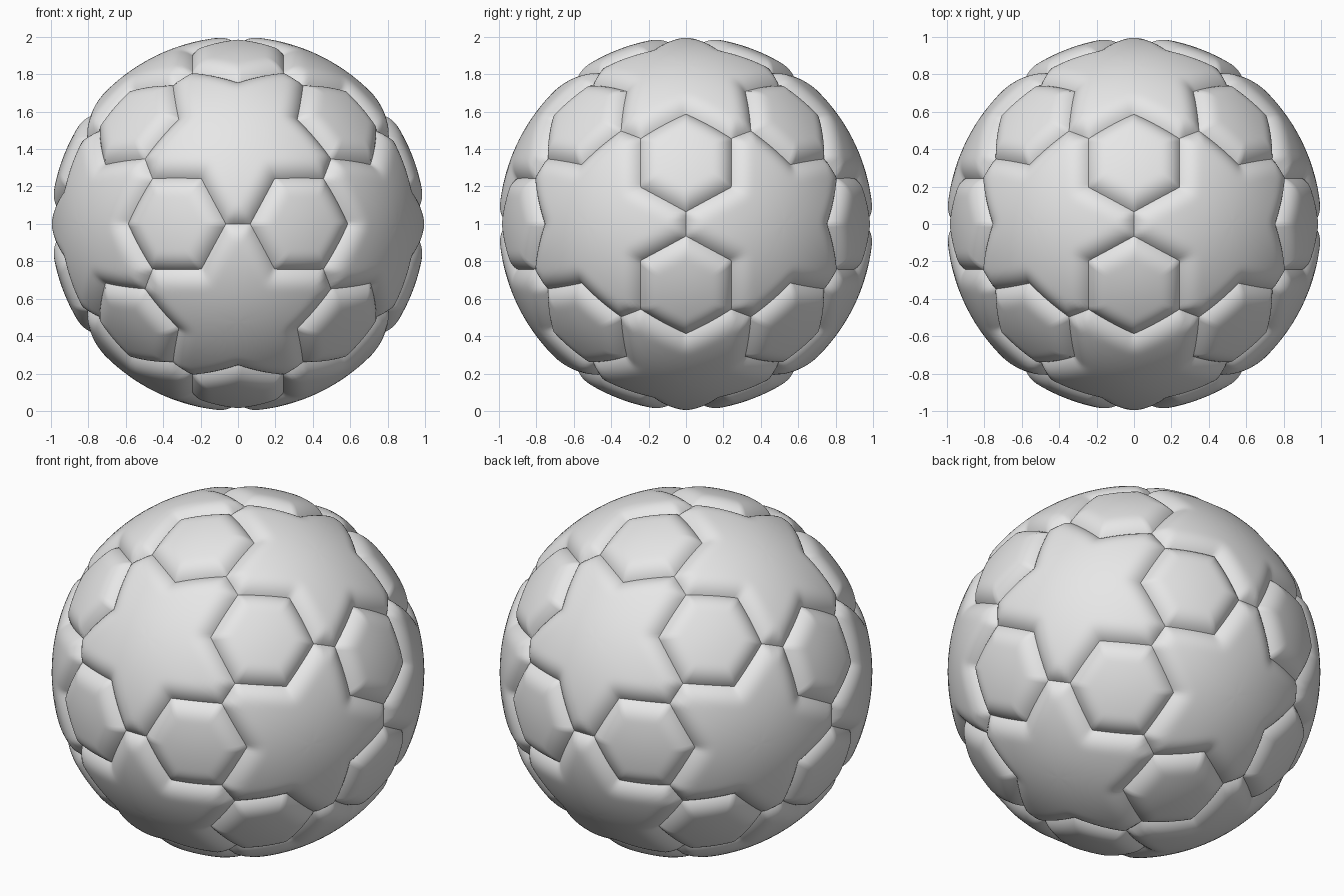
import bpy, bmesh
from math import sin, cos, pi, radians, acos, sqrt
from mathutils import Vector, Matrix
from itertools import combinations

if "Cube" in bpy.data.objects:
    bpy.data.objects.remove(bpy.data.objects["Cube"])

SEAM_DEPTH, PAD_WIDTH = 0.045, 0.12
RINGS = 20
HEX_RADIUS = radians(17.0)

leather = bpy.data.materials.new("light grey leather")
leather.use_nodes = True
leather.diffuse_color = (0.8, 0.8, 0.8, 1)
leather.node_tree.nodes["Principled BSDF"].inputs["Base Color"].default_value = (0.8, 0.8, 0.8, 1)


def polar(tilt, azimuth):
    return Vector((sin(tilt) * cos(azimuth), sin(tilt) * sin(azimuth), cos(tilt)))


def segment_distance(p, a, b):
    ab = b - a
    t = max(0, min(1, (p - a).dot(ab) / ab.length_squared))
    return (p - a - ab * t).length


def panel_mesh(name, corners):
    """Padded spherical panel around +z that sinks to the seam at its outline."""
    outline = []
    for a, b in zip(corners, corners[1:] + corners[:1]):
        steps = max(4, round((b - a).length / 0.022))
        outline += [a.lerp(b, i / steps).normalized() for i in range(steps)]
    count = len(outline)
    borders = list(zip(outline, outline[1:] + outline[:1]))
    centre = Vector((0, 0, 1))

    def padded(p):
        d = min(segment_distance(p, a, b) for a, b in borders)
        t = min(1, d / PAD_WIDTH)
        return p * (1 - SEAM_DEPTH * (1 - t) ** 2.5)

    bm = bmesh.new()
    rings = []
    for r in range(RINGS):
        inward = (r / RINGS) ** 1.6
        rings.append([bm.verts.new(padded(p.lerp(centre, inward).normalized())) for p in outline])
    tip = bm.verts.new(centre)
    for i in range(count):
        j = (i + 1) % count
        for outer, inner in zip(rings, rings[1:]):
            bm.faces.new((outer[i], outer[j], inner[j], inner[i]))
        bm.faces.new((rings[-1][i], rings[-1][j], tip))
    for f in bm.faces:
        f.smooth = True
    mesh = bpy.data.meshes.new(name)
    bm.to_mesh(mesh)
    bm.free()
    mesh.materials.append(leather)
    return mesh


def place(name, mesh, centre, toward):
    """Turn a panel so +z meets its centre and +x points at a neighbour."""
    z = centre.normalized()
    x = (toward - z * toward.dot(z)).normalized()
    turn = Matrix((x, z.cross(x), z)).transposed().to_4x4()
    ob = bpy.data.objects.new(name, mesh)
    ob.matrix_world = Matrix.Translation((0, 0, 1)) @ turn
    bpy.context.collection.objects.link(ob)


# Icosahedral layout: stars on the corners, hexagons on the faces
phi = (1 + sqrt(5)) / 2
stars = []
for s in (-1, 1):
    for t in (-1, 1):
        for v in ((0, s * phi, t), (s * phi, t, 0), (t, 0, s * phi)):
            stars.append(Vector(v).normalized())


def adjacent(a, b):
    return 0.3 < a.dot(b) < 0.6


faces = [f for f in combinations(stars, 3) if all(adjacent(a, b) for a, b in combinations(f, 2))]
a, b, c = faces[0]
middle, edge = (a + b + c).normalized(), (a + b).normalized()
star_to_edge = acos(a.dot(edge))
notch = acos(a.dot(middle)) - HEX_RADIUS
half_tip = acos(middle.dot(edge)) - HEX_RADIUS

# Hexagon panels
hexagon = panel_mesh("hexagon_panel", [polar(HEX_RADIUS, k * pi / 3) for k in range(6)])
for i, (a, b, c) in enumerate(faces):
    place(f"hexagon_panel_{i + 1}", hexagon, a + b + c, a + b)

# Star panels with five blunt tips and five notches
star_corners = []
for k in range(5):
    angle = k * 2 * pi / 5
    side = Vector((-sin(angle), cos(angle), 0)) * sin(half_tip)
    end = polar(star_to_edge, angle) * cos(half_tip)
    star_corners += [end - side, end + side, polar(notch, angle + pi / 5)]
star = panel_mesh("star_panel", star_corners)
for i, v in enumerate(stars):
    place(f"star_panel_{i + 1}", star, v, next(n for n in stars if adjacent(v, n)))
